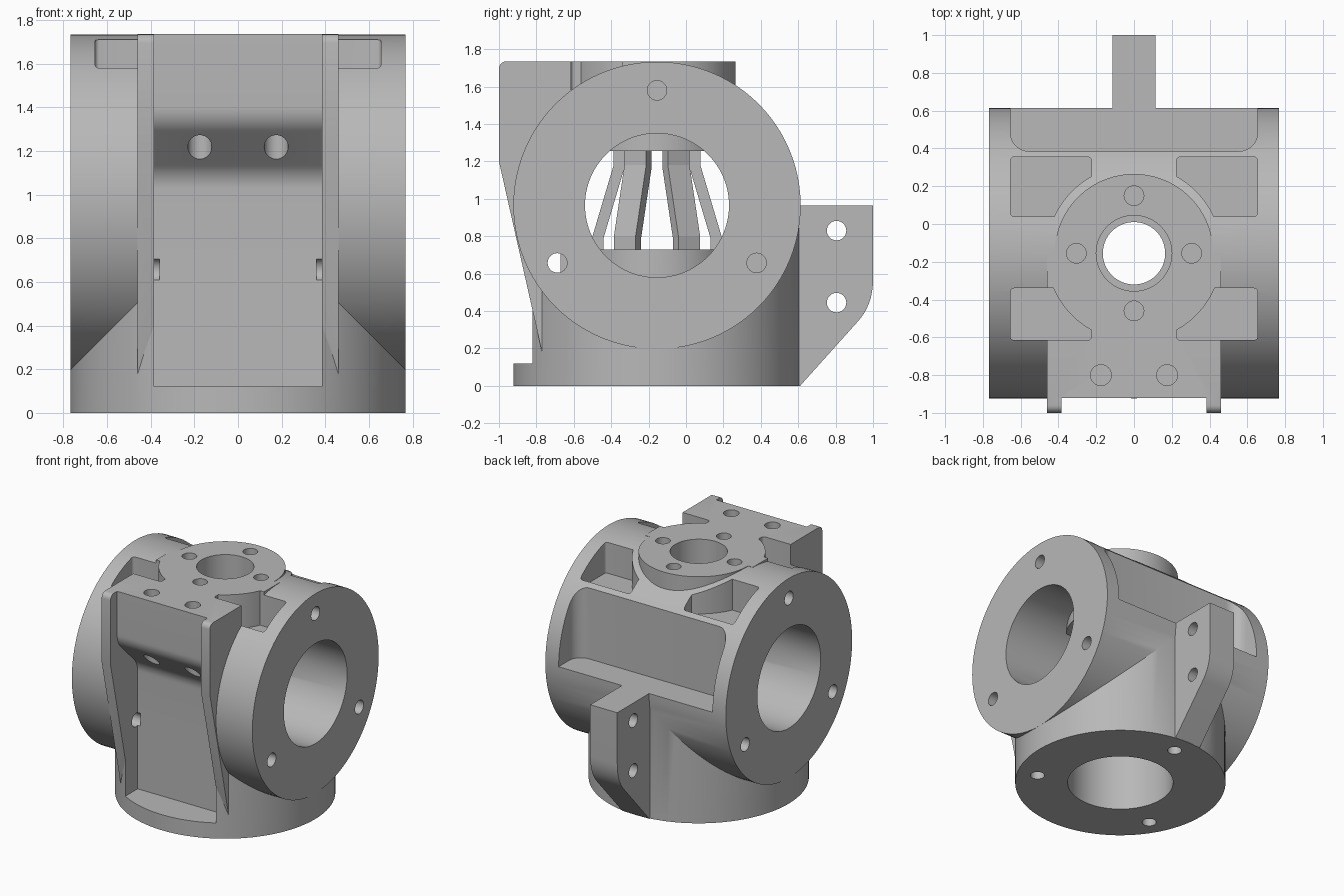
import bpy, bmesh, math
from math import sin, cos, pi, radians

if "Cube" in bpy.data.objects:
    bpy.data.objects.remove(bpy.data.objects["Cube"], do_unlink=True)

grey = bpy.data.materials.new("cast grey")
grey.use_nodes = True
COLOUR = (0.48, 0.48, 0.48, 1)
grey.diffuse_color = COLOUR
grey.node_tree.nodes["Principled BSDF"].inputs["Base Color"].default_value = COLOUR

CY, CZ = -0.155, 0.965      # axis centre of the crossing pipes
R, BORE = 0.768, 0.385
TOP = 1.735


def arc(u, v, r, a0, a1, n=8):
    """Points along an arc, angles in degrees."""
    steps = [radians(a0 + (a1 - a0) * i / n) for i in range(n + 1)]
    return [(u + r * cos(a), v + r * sin(a)) for a in steps]


def prism(name, pts, axis, lo, hi):
    """Extrude a closed profile along x (profile in y,z) or z (profile in x,y)."""
    bm = bmesh.new()
    place = (lambda u, v, h: (h, u, v)) if axis == "x" else (lambda u, v, h: (u, v, h))
    rings = [[bm.verts.new(place(u, v, h)) for u, v in pts] for h in (lo, hi)]
    bm.faces.new(rings[0])
    bm.faces.new(rings[1])
    n = len(pts)
    for i in range(n):
        j = (i + 1) % n
        bm.faces.new((rings[0][i], rings[0][j], rings[1][j], rings[1][i]))
    bmesh.ops.recalc_face_normals(bm, faces=bm.faces)
    mesh = bpy.data.meshes.new(name)
    bm.to_mesh(mesh)
    bm.free()
    mesh.materials.append(grey)
    ob = bpy.data.objects.new(name, mesh)
    bpy.context.collection.objects.link(ob)
    return ob


def rod(name, u, v, r, axis, lo, hi, n=96):
    return prism(name, arc(u, v, r, 0, 360 * (n - 1) / n, n - 1), axis, lo, hi)


def combine(target, tool, op):
    mod = target.modifiers.new("bool", "BOOLEAN")
    mod.operation, mod.object, mod.solver = op, tool, "EXACT"
    bpy.context.view_layer.objects.active = target
    bpy.ops.object.modifier_apply(modifier=mod.name)
    bpy.data.objects.remove(tool, do_unlink=True)


def add(tool):
    combine(body, tool, "UNION")


def cut(tool):
    combine(body, tool, "DIFFERENCE")


# Crossing pipes
body = rod("valve_body", CY, CZ, R, "x", -R, R)
add(rod("lower_pipe", 0, CY, R, "z", 0, 0.96))

# Front mounting block with side flanges
flange = arc(-0.96, TOP - 0.04, 0.04, 90, 180, 5) + [
    (-1, 1.2), (-0.77, 0.18), (-0.5, 0.18), (CY, 1.5), (CY, TOP)]
add(prism("mount_block", flange, "x", -0.46, 0.46))

# Recess between the flanges, with a sloped shoulder
web = ([(-1.3, 0.12), (-0.67, 0.12)] + arc(-0.82, 1.026, 0.15, 0, 45)
       + arc(-0.77, 1.4, 0.15, 225, 180) + [(-0.92, 2), (-1.3, 2)])
cut(prism("recess_cutter", web, "x", -0.385, 0.385))

# Rear ledge with rounded ends
ledge = ([(0.655, 1)] + arc(0.555, 0.485, 0.1, 0, -90)
         + arc(-0.555, 0.485, 0.1, 270, 180) + [(-0.655, 1)])
cut(prism("ledge_cutter", ledge, "z", CZ, 2))

# Four top pockets, curved around the boss
for sx in (-1, 1):
    for y0, y1 in ((0.04, 0.355), (-0.615, -0.34)):
        x0, x1 = sorted((sx * 0.225, sx * 0.655))
        r = 0.02
        outline = (arc(x1 - r, y1 - r, r, 0, 90, 4) + arc(x0 + r, y1 - r, r, 90, 180, 4)
                   + arc(x0 + r, y0 + r, r, 180, 270, 4) + arc(x1 - r, y0 + r, r, 270, 360, 4))
        pocket = prism("pocket_cutter", outline, "z", 1.47, 2)
        combine(pocket, rod("keep", 0, CY, 0.465, "z", 1, 2.2), "DIFFERENCE")
        cut(pocket)

# Top boss
add(rod("top_boss", 0, CY, 0.42, "z", 1.42, TOP))

# Rear bracket
bend = [(0.915, 0.34), (1, 0.43), (1, 0.57)]
curve = []
for i in range(9):
    t = i / 8
    w = ((1 - t) ** 2, 2 * t * (1 - t), t * t)
    curve.append(tuple(sum(k * p[c] for k, p in zip(w, bend)) for c in (0, 1)))
bracket = [(0.5, 0), (0.61, 0)] + curve + [(1, CZ), (0.5, CZ)]
add(prism("rear_bracket", bracket, "x", -0.115, 0.115))
for z in (0.83, 0.445):
    cut(rod("bracket_hole", 0.805, z, 0.052, "x", -0.3, 0.3, 32))

# Main bores
cut(rod("cross_bore", CY, CZ, BORE, "x", -1, 1))
cut(rod("lower_bore", 0, CY, BORE, "z", -0.1, CZ))

# Inner seats above and below, then the openings through them
add(rod("upper_seat", 0, CY, 0.395, "z", 1.255, 1.42))
add(rod("lower_seat", 0, CY, 0.395, "z", 0.5, 0.73))
cut(rod("seat_opening", 0, CY, 0.285, "z", 0.4, 0.8))
cut(rod("stem_hole", 0, CY, 0.165, "z", 1.1, 2))
cut(rod("stem_counterbore", 0, CY, 0.2, "z", 1.45, 2))

# Bolt holes: side faces, base, boss and mounting block
for k in range(3):
    a = pi / 2 + k * 2 * pi / 3
    u, v = 0.615 * cos(a), 0.615 * sin(a)
    for s in (-1, 1):
        lo, hi = sorted((s * 0.36, s))
        cut(rod("side_bolt", CY + u, CZ + v, 0.052, "x", lo, hi, 32))
    cut(rod("base_bolt", u, CY + v, 0.052, "z", -0.1, 0.3, 32))
for k in range(4):
    a = k * pi / 2
    cut(rod("boss_bolt", 0.305 * cos(a), CY + 0.305 * sin(a), 0.052, "z", 1.5, 2, 32))
for x in (-0.175, 0.175):
    cut(rod("block_bolt", x, -0.8, 0.055, "z", 1, 2, 32))

# Cage of six bent ribs between the seats
rib = [(0.345, 0.7), (0.345, 0.8), (0.232, 1.18), (0.232, 1.28),
       (0.173, 1.28), (0.173, 1.17), (0.286, 0.79), (0.286, 0.7)]
ribs = []
for k in range(6):
    ob = prism(f"cage_rib_{k + 1}", rib, "x", -0.067, 0.067)
    ob.location.y = CY
    ob.rotation_euler.z = k * pi / 3
    ribs.append(ob)

# Smooth round surfaces, keep edges sharp
bpy.ops.object.select_all(action="DESELECT")
body.select_set(True)
bpy.context.view_layer.objects.active = body
bpy.ops.object.shade_smooth_by_angle(angle=radians(25))
